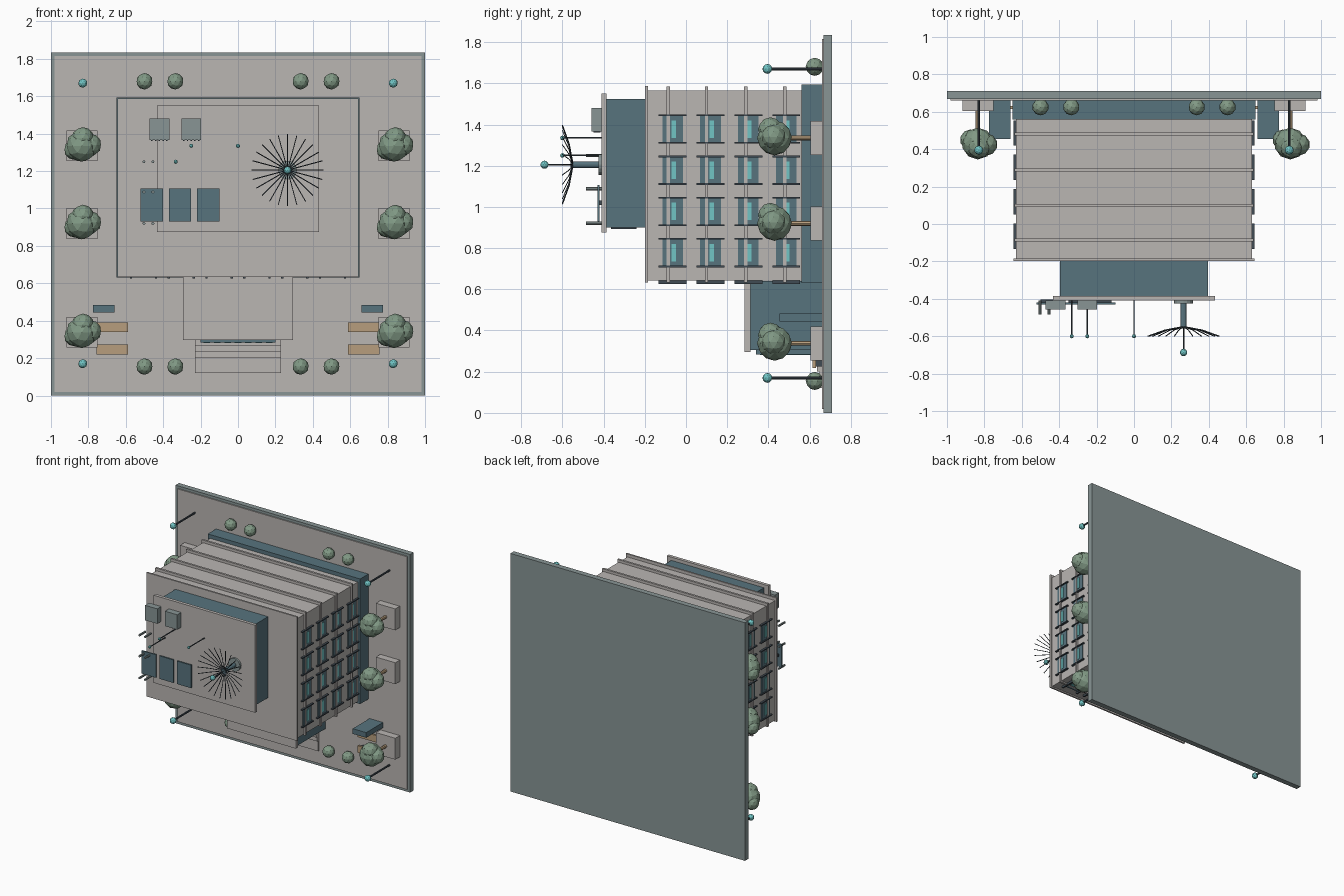
import bpy, bmesh, math
from mathutils import Vector, Matrix

cube = bpy.data.objects.get("Cube")
if cube:
    bpy.data.objects.remove(cube, do_unlink=True)


def material(name, r, g, b):
    m = bpy.data.materials.new(name)
    m.use_nodes = True
    colour = [(c / 255) ** 2.2 for c in (r, g, b)] + [1]
    m.diffuse_color = colour
    m.node_tree.nodes["Principled BSDF"].inputs["Base Color"].default_value = colour
    return m


STONE = material("pale stone", 184, 180, 177)
EDGE = material("grey green", 135, 148, 148)
TEAL = material("dark teal", 88, 115, 125)
DARK = material("dark metal", 66, 76, 84)
CYAN = material("cyan glass", 112, 196, 196)
LEAF = material("leaf green", 128, 152, 132)
WOOD = material("wood", 182, 156, 124)


def finish(name, bm, mat):
    mesh = bpy.data.meshes.new(name)
    bm.to_mesh(mesh)
    bm.free()
    mesh.materials.append(mat)
    obj = bpy.data.objects.new(name, mesh)
    bpy.context.collection.objects.link(obj)
    return obj


def add_box(bm, x, y, z):
    """Box from (low, high) pairs."""
    size = [b - a for a, b in (x, y, z)]
    mid = [(a + b) / 2 for a, b in (x, y, z)]
    bmesh.ops.create_cube(bm, size=1, matrix=Matrix.Translation(mid) @ Matrix.Diagonal(size + [1]))


def box(name, mat, x, y, z):
    bm = bmesh.new()
    add_box(bm, x, y, z)
    return finish(name, bm, mat)


def span(centre, width):
    return centre - width / 2, centre + width / 2


def rod(name, mat, a, b, r, r_end=None, sides=8):
    a, b = Vector(a), Vector(b)
    bm = bmesh.new()
    turn = (b - a).to_track_quat("Z", "Y").to_matrix().to_4x4()
    bmesh.ops.create_cone(bm, cap_ends=True, segments=sides, radius1=r,
                          radius2=r if r_end is None else r_end, depth=(b - a).length,
                          matrix=Matrix.Translation((a + b) / 2) @ turn)
    return finish(name, bm, mat)


def ball(name, mat, centre, r, detail=2):
    bm = bmesh.new()
    bmesh.ops.create_icosphere(bm, subdivisions=detail, radius=r, matrix=Matrix.Translation(centre))
    return finish(name, bm, mat)


GROUND = 0.66

# Site slab and paving
box("site_slab", EDGE, (-1, 1), (0.668, 0.71), (0, 1.835))
box("paving", STONE, (-0.98, 0.98), (GROUND, 0.67), (0.02, 1.815))

# Main block with floor bands
box("ground_storey", TEAL, (-0.65, 0.65), (0.56, GROUND), (0.63, 1.594))
box("main_block", STONE, (-0.63, 0.63), (-0.19, 0.56), (0.643, 1.565))
for y in (-0.086, 0.1, 0.29, 0.48):
    box("floor_band", STONE, (-0.64, 0.64), span(y, 0.016), (0.633, 1.585))
box("main_roof", STONE, (-0.643, 0.643), (-0.198, -0.185), (0.633, 1.588))

# Windows: glass plate, bright pane and two fins, on both flanks and the entrance side
columns = [-0.065 + 0.184 * i for i in range(4)]
glass, panes, fins = bmesh.new(), bmesh.new(), bmesh.new()
for y in columns:
    for side in (-1, 1):
        for row in range(4):
            z = 1.378 - 0.2 * row

            def flank(depth):
                return tuple(sorted((side * 0.625, side * depth)))
            add_box(glass, flank(0.636), span(y, 0.1), span(z, 0.13))
            add_box(panes, flank(0.639), span(y + 0.005, 0.022), span(z, 0.085))
            for end in (-1, 1):
                add_box(fins, flank(0.645), span(y, 0.135), span(z + end * 0.067, 0.008))
    for col in range(6):
        x = -0.505 + 0.202 * col
        add_box(glass, span(x, 0.13), span(y, 0.1), (0.636, 0.65))
        add_box(panes, span(x, 0.085), span(y + 0.005, 0.022), (0.633, 0.65))
        for end in (-1, 1):
            add_box(fins, span(x + end * 0.067, 0.012), span(y, 0.135), (0.626, 0.65))
finish("window_glass", glass, TEAL)
finish("window_panes", panes, CYAN)
finish("window_fins", fins, DARK)

# Entrance hall, doors and steps
box("entrance_hall", TEAL, (-0.285, 0.285), (0.31, GROUND), (0.305, 0.64))
box("entrance_roof", STONE, (-0.295, 0.295), (0.285, 0.312), (0.296, 0.64))
box("entrance_glazing", TEAL, (-0.2, 0.2), (0.34, GROUND), (0.284, 0.31))
for i in range(7):
    box("door_pane", CYAN, span(-0.168 + 0.056 * i, 0.035), (0.36, 0.64), (0.28, 0.3))
for i, z in enumerate((0.12, 0.2, 0.235, 0.267)):
    box("entrance_step", STONE, (-0.23, 0.23), (0.648 - 0.012 * i, GROUND), (z, 0.31))

# Penthouse
box("penthouse", TEAL, (-0.395, 0.395), (-0.39, -0.19), (0.9, 1.525))
box("penthouse_roof", STONE, (-0.433, 0.433), (-0.41, -0.385), (0.875, 1.55))
box("penthouse_door", DARK, (-0.06, 0.06), (-0.365, -0.24), (0.893, 0.91))

# Roof plant, solar panels and vents
for x in (-0.42, -0.25):
    box("cooling_unit", EDGE, span(x, 0.105), (-0.458, -0.408), (1.365, 1.48))
    for i in range(5):
        box("cooling_louvre", DARK, span(x - 0.04 + 0.02 * i, 0.008), (-0.45, -0.415), (1.36, 1.37))
for x in (-0.46, -0.31, -0.16):
    box("solar_panel", TEAL, span(x, 0.12), (-0.43, -0.42), (0.93, 1.107))
    box("panel_mount", DARK, span(x, 0.08), (-0.42, -0.405), (1.01, 1.03))
for x in (-0.503, -0.455):
    for z in (0.92, 1.088, 1.25):
        rod("vent_pipe", EDGE, (x, -0.41, z), (x, -0.485, z), 0.008)

# Aerials
for x, z in ((-0.25, 1.335), (-0.333, 1.25), (0, 1.335)):
    rod("aerial", DARK, (x, -0.4, z), (x, -0.6, z), 0.004)
    ball("aerial_tip", CYAN, (x, -0.6, z), 0.011)

# Spoked dish on a mast
DX, DZ = 0.265, 1.205
rod("dish_base", EDGE, (DX, -0.405, DZ), (DX, -0.425, DZ), 0.05, sides=16)
rod("dish_mast", TEAL, (DX, -0.41, DZ), (DX, -0.56, DZ), 0.016, sides=12)
rod("dish_feed", DARK, (DX, -0.55, DZ), (DX, -0.685, DZ), 0.004)
ball("dish_beacon", CYAN, (DX, -0.687, DZ), 0.02)
for i in range(24):
    a = math.tau * i / 24
    out = Vector((math.cos(a), 0, math.sin(a)))
    hub = Vector((DX, 0, DZ))
    points = [hub + out * r + Vector((0, y, 0)) for r, y in ((0.01, -0.55), (0.1, -0.567), (0.192, -0.6))]
    for p, q in zip(points, points[1:]):
        rod("dish_spoke", DARK, p, q, 0.0028, sides=4)

for side in (-1, 1):
    # Planters with trees
    x = side * 0.835
    for z in (1.335, 0.92, 0.338):
        box("planter", STONE, span(x, 0.165), (0.605, GROUND), span(z, 0.165))
        rod("tree_trunk", WOOD, (x, 0.61, z), (x, 0.45, z), 0.012)
        ball("tree_crown", LEAF, (x, 0.43, z), 0.085)
        ball("tree_crown_lobe", LEAF, (x + 0.045, 0.425, z + 0.005), 0.06)
        ball("tree_crown_lobe", LEAF, (x - 0.04, 0.45, z - 0.02), 0.055)
        ball("tree_crown_lobe", LEAF, (x + 0.005, 0.41, z + 0.04), 0.06)
    for z in (0.155, 1.68):
        # Shrubs
        for sx in (0.335, 0.5):
            ball("shrub", LEAF, (side * sx, 0.625, z), 0.044)
        # Lamps
        lamp_z = z + 0.015 if z < 1 else z - 0.01
        rod("lamp_post", DARK, (side * 0.83, GROUND, lamp_z), (side * 0.83, 0.4, lamp_z), 0.007)
        ball("lamp_globe", CYAN, (side * 0.83, 0.395, lamp_z), 0.024)
    # Benches and signs
    for z in (0.245, 0.365):
        box("bench_seat", WOOD, span(side * 0.672, 0.168), (0.615, 0.63), span(z, 0.053))
        for leg in (-0.06, 0.06):
            box("bench_leg", DARK, span(side * 0.672 + leg, 0.015), (0.63, GROUND), span(z, 0.04))
    box("sign_wall", TEAL, span(side * 0.717, 0.115), (0.455, GROUND), (0.443, 0.483))
